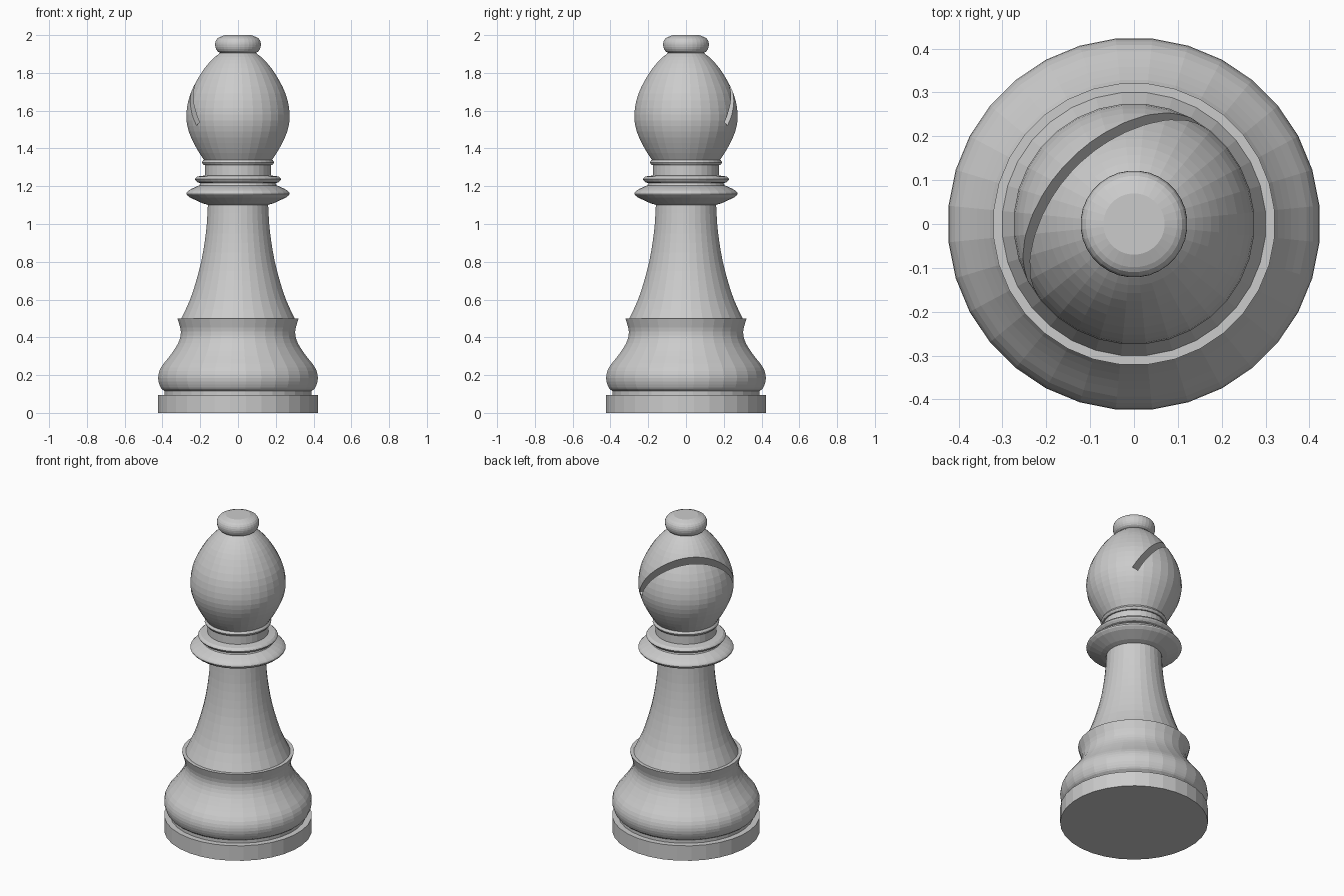
import bpy, bmesh, math
from mathutils import Vector, Matrix

SIDES = 32

cube = bpy.data.objects.get("Cube")
if cube:
    bpy.data.objects.remove(cube, do_unlink=True)

grey = bpy.data.materials.new("plain grey")
grey.use_nodes = True
grey.diffuse_color = (0.6, 0.6, 0.6, 1)
grey.node_tree.nodes["Principled BSDF"].inputs["Base Color"].default_value = (0.6, 0.6, 0.6, 1)


def curve(points, steps=3):
    """Smooth curve through (radius, height) points."""
    p = [Vector(q) for q in points]
    p = [2 * p[0] - p[1]] + p + [2 * p[-1] - p[-2]]
    out = []
    for a, b, c, d in zip(p, p[1:], p[2:], p[3:]):
        for i in range(steps):
            t = i / steps
            out.append((2 * b + (c - a) * t + (2 * a - 5 * b + 4 * c - d) * t * t
                        + (3 * b - a - 3 * c + d) * t ** 3) / 2)
    return out + [p[-2]]


def add_object(name, bm):
    bmesh.ops.recalc_face_normals(bm, faces=bm.faces)
    mesh = bpy.data.meshes.new(name)
    bm.to_mesh(mesh)
    bm.free()
    mesh.materials.append(grey)
    obj = bpy.data.objects.new(name, mesh)
    bpy.context.collection.objects.link(obj)
    return obj


def lathe(name, profile):
    """Closed turned part with flat caps at both ends."""
    bm = bmesh.new()
    rings = []
    for r, z in profile:
        angles = [(i + 0.5) * math.tau / SIDES for i in range(SIDES)]
        rings.append([bm.verts.new((r * math.cos(a), r * math.sin(a), z)) for a in angles])
    for low, high in zip(rings, rings[1:]):
        for i in range(SIDES):
            j = (i + 1) % SIDES
            bm.faces.new((low[i], low[j], high[j], high[i]))
    bm.faces.new(rings[0])
    bm.faces.new(rings[-1])
    return add_object(name, bm)


# Foot disc, with the groove above it
lathe("foot_disc", [(.425, 0), (.425, .095), (.39, .095), (.39, .12)])

# Bulging base that flares to a sharp rim
lathe("base", curve([(.39, .115), (.412, .135), (.425, .185), (.41, .24), (.36, .305),
                     (.318, .37), (.304, .43), (.322, .5)]) + [(.3, .5)])

# Tapering stem
lathe("stem", curve([(.302, .498), (.255, .6), (.222, .7), (.196, .8), (.178, .9),
                     (.166, 1), (.16, 1.11)], 2))

# Collar with a wide disc and a thin ring, and the neck
lathe("collar", [(.155, 1.1), (.19, 1.11)]
      + curve([(.255, 1.14), (.275, 1.16), (.255, 1.182), (.205, 1.205)])
      + [(.2, 1.217)] + curve([(.215, 1.22), (.23, 1.237), (.215, 1.252)], 2)
      + [(.175, 1.257), (.175, 1.312)]
      + curve([(.183, 1.312), (.192, 1.326), (.183, 1.34)], 2))

# Egg-shaped head
head = lathe("head", curve([(.178, 1.335), (.22, 1.4), (.262, 1.49), (.275, 1.58), (.253, 1.69),
                            (.195, 1.8), (.14, 1.868), (.09, 1.91)]))

# Slanted slot cut into the head at the back right
bm = bmesh.new()
bmesh.ops.create_cube(bm, size=1)
out = Vector((-1, 1, 0)).normalized()
along = Vector((1, 1, 0)).normalized()
rise = (out * .53 + Vector((0, 0, .85))).normalized()
thick = rise.cross(along)
turn = Matrix((along, thick, rise)).transposed().to_4x4()
foot = out * .03 + Vector((0, 0, 1.53))
place = Matrix.Translation(foot + rise * .3) @ turn @ Matrix.Diagonal((1, .035, .6, 1))
bmesh.ops.transform(bm, matrix=place, verts=bm.verts)
cutter = add_object("slot_cutter", bm)
cutter.hide_render = True
cutter.hide_set(True)
slot = head.modifiers.new("slot", 'BOOLEAN')
slot.operation = 'DIFFERENCE'
slot.solver = 'EXACT'
slot.object = cutter

# Flattened ball on top
lathe("top_ball", curve([(.08, 1.9), (.11, 1.915), (.122, 1.95), (.11, 1.982), (.07, 2)]))
